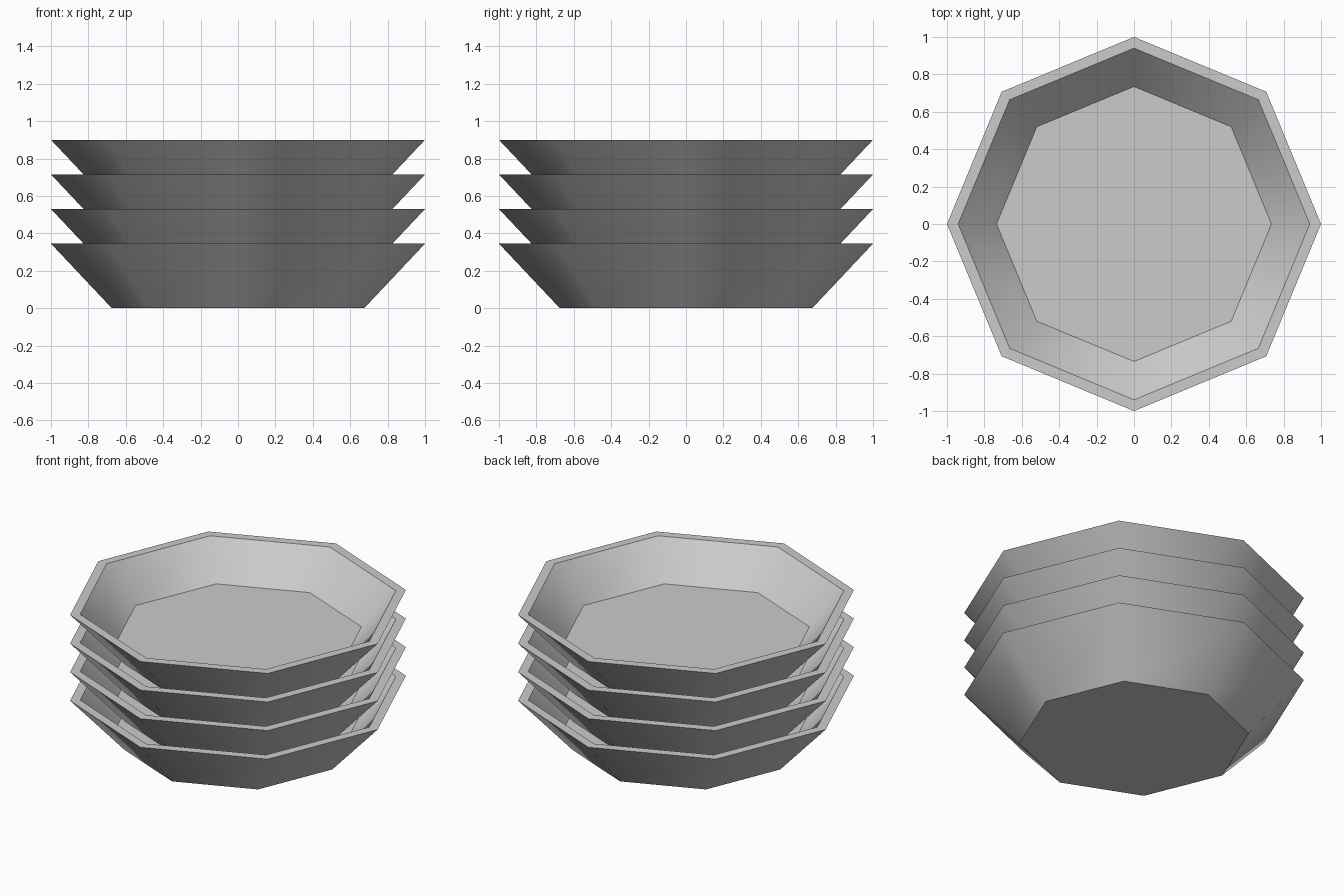
import bpy, bmesh
from math import cos, sin, pi, radians

if "Cube" in bpy.data.objects:
    bpy.data.objects.remove(bpy.data.objects["Cube"])

SIDES = 8
COUNT = 4
STEP = 0.185
# (radius, height): outer base, outer rim, inner rim, inner floor
PROFILE = [(0.675, 0.0), (1.0, 0.345), (0.94, 0.345), (0.735, 0.128)]


def make_bowl(name, z):
    bm = bmesh.new()
    rings = [[bm.verts.new((r * cos(2 * pi * i / SIDES), r * sin(2 * pi * i / SIDES), h))
              for i in range(SIDES)] for r, h in PROFILE]
    # Walls and rim
    for a, b in zip(rings, rings[1:]):
        for i in range(SIDES):
            j = (i + 1) % SIDES
            bm.faces.new((a[i], a[j], b[j], b[i]))
    # Underside and inner floor
    bm.faces.new(rings[0][::-1])
    bm.faces.new(rings[-1])
    bmesh.ops.recalc_face_normals(bm, faces=bm.faces)
    mesh = bpy.data.meshes.new(name)
    bm.to_mesh(mesh)
    bm.free()
    obj = bpy.data.objects.new(name, mesh)
    obj.location.z = z
    bpy.context.collection.objects.link(obj)
    # Smooth side walls, crisp rim and base
    bpy.ops.object.select_all(action='DESELECT')
    obj.select_set(True)
    bpy.context.view_layer.objects.active = obj
    bpy.ops.object.shade_smooth_by_angle(angle=radians(40))


# Stack of nested bowls
for n in range(COUNT):
    make_bowl(f"bowl_{n + 1}", n * STEP)
